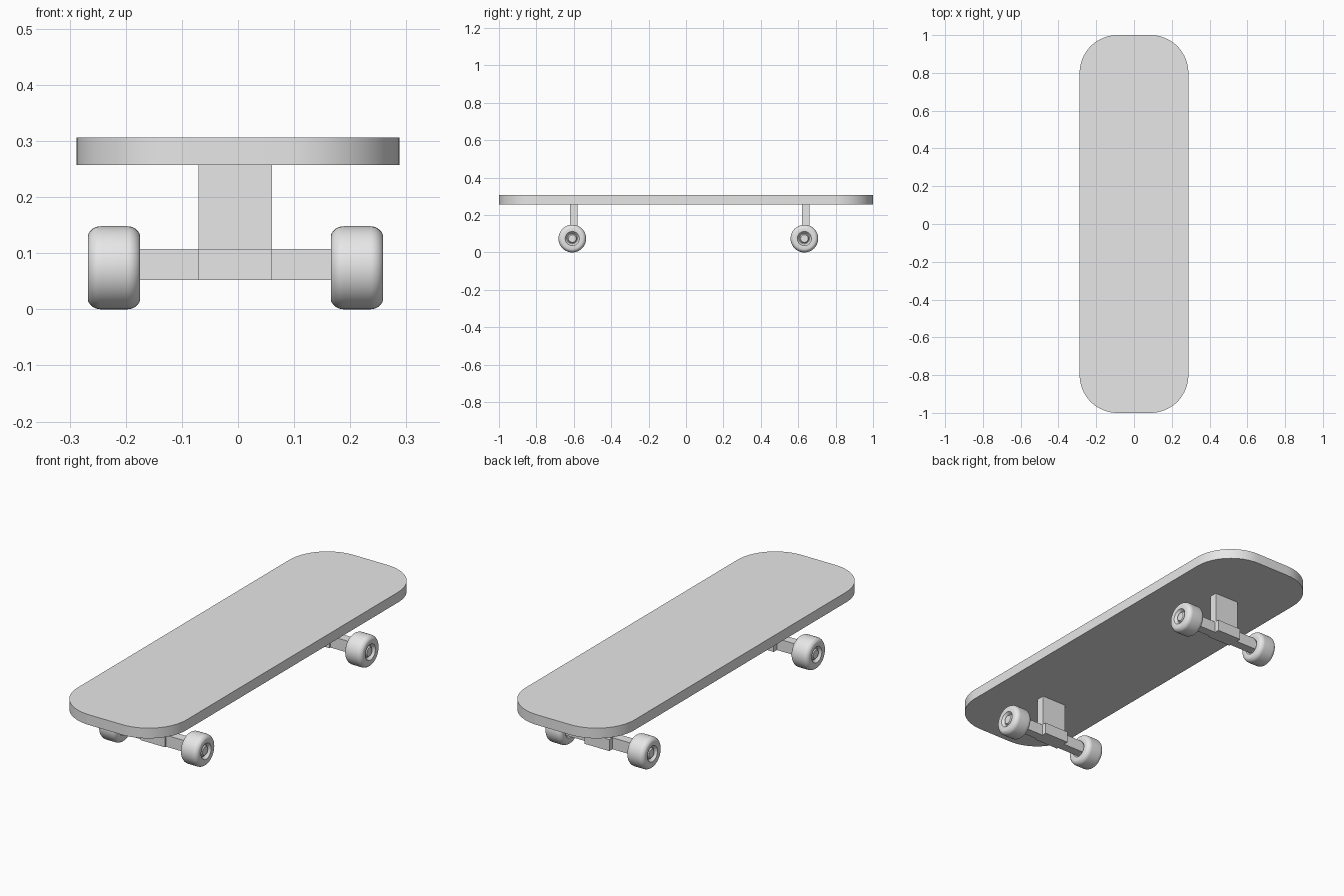
import bpy
import bmesh
import math

cube = bpy.data.objects.get("Cube")
if cube:
    bpy.data.objects.remove(cube, do_unlink=True)

grey = bpy.data.materials.new("plain_grey")
grey.use_nodes = True
COLOR = (0.8, 0.8, 0.8, 1)
grey.diffuse_color = COLOR
grey.node_tree.nodes["Principled BSDF"].inputs["Base Color"].default_value = COLOR


def make_object(name, bm, smooth=None):
    bmesh.ops.recalc_face_normals(bm, faces=bm.faces)
    mesh = bpy.data.meshes.new(name)
    bm.to_mesh(mesh)
    bm.free()
    mesh.materials.append(grey)
    obj = bpy.data.objects.new(name, mesh)
    bpy.context.collection.objects.link(obj)
    if smooth:
        bpy.ops.object.select_all(action='DESELECT')
        bpy.context.view_layer.objects.active = obj
        obj.select_set(True)
        bpy.ops.object.shade_smooth_by_angle(angle=math.radians(smooth))
    return obj


def box(name, x, y, z):
    """Box from (low, high) ranges on each axis."""
    bm = bmesh.new()
    bmesh.ops.create_cube(bm, size=1)
    for v in bm.verts:
        v.co = [(lo + hi) / 2 + c * (hi - lo) for c, (lo, hi) in zip(v.co, (x, y, z))]
    return make_object(name, bm)


def arc(cx, cy, r, start, end, steps):
    angles = [math.radians(start + (end - start) * i / steps) for i in range(steps + 1)]
    return [(cx + r * math.cos(a), cy + r * math.sin(a)) for a in angles]


# Deck: flat board with four rounded corners
HALF_W, HALF_L, CORNER = 0.288, 1.0, 0.2
cx, cy = HALF_W - CORNER, HALF_L - CORNER
outline = []
for i, (sx, sy) in enumerate([(1, 1), (-1, 1), (-1, -1), (1, -1)]):
    outline += arc(sx * cx, sy * cy, CORNER, 90 * i, 90 * i + 90, 16)
bm = bmesh.new()
face = bm.faces.new([bm.verts.new((x, y, 0.257)) for x, y in outline])
top = bmesh.ops.extrude_face_region(bm, geom=[face])
bmesh.ops.translate(bm, vec=(0, 0, 0.049),
                    verts=[g for g in top["geom"] if isinstance(g, bmesh.types.BMVert)])
make_object("deck", bm, 30)

# Wheel profile (along the axle, radius): hub, recess, lip and rounded tread
RADIUS, HALF, FILLET = 0.074, 0.048, 0.024
side = [(0.040, 0), (0.040, 0.020), (0.036, 0.023), (0.032, 0.025),
        (0.032, 0.028), (0.038, 0.033), (0.045, 0.038)]
side += arc(HALF - FILLET, RADIUS - FILLET, FILLET, 20, 90, 8)
profile = side + [(-a, r) for a, r in reversed(side)]


def wheel(name, x, y):
    bm = bmesh.new()
    verts = [bm.verts.new((x + a, y, RADIUS + r)) for a, r in profile]
    edges = [bm.edges.new(pair) for pair in zip(verts, verts[1:])]
    bmesh.ops.spin(bm, geom=verts + edges, cent=(x, y, RADIUS), axis=(1, 0, 0),
                   angle=2 * math.pi, steps=40)
    bmesh.ops.remove_doubles(bm, verts=bm.verts, dist=0.0001)
    return make_object(name, bm, 40)


# Trucks: upright post, hanger block, axle and a pair of wheels
BLOCK_X, AXLE_Z = (-0.07, 0.061), (0.052, 0.107)
for end, y in (("front", -0.608), ("rear", 0.633)):
    mid = y + 0.008
    box(end + "_post", BLOCK_X, (mid - 0.02, mid + 0.02), (AXLE_Z[1], 0.257))
    box(end + "_hanger", BLOCK_X, (mid - 0.038, mid + 0.038), AXLE_Z)
    box(end + "_axle", (-0.2, 0.19), (y - 0.022, y + 0.022), AXLE_Z)
    wheel(end + "_right_wheel", -0.221, y)
    wheel(end + "_left_wheel", 0.212, y)
